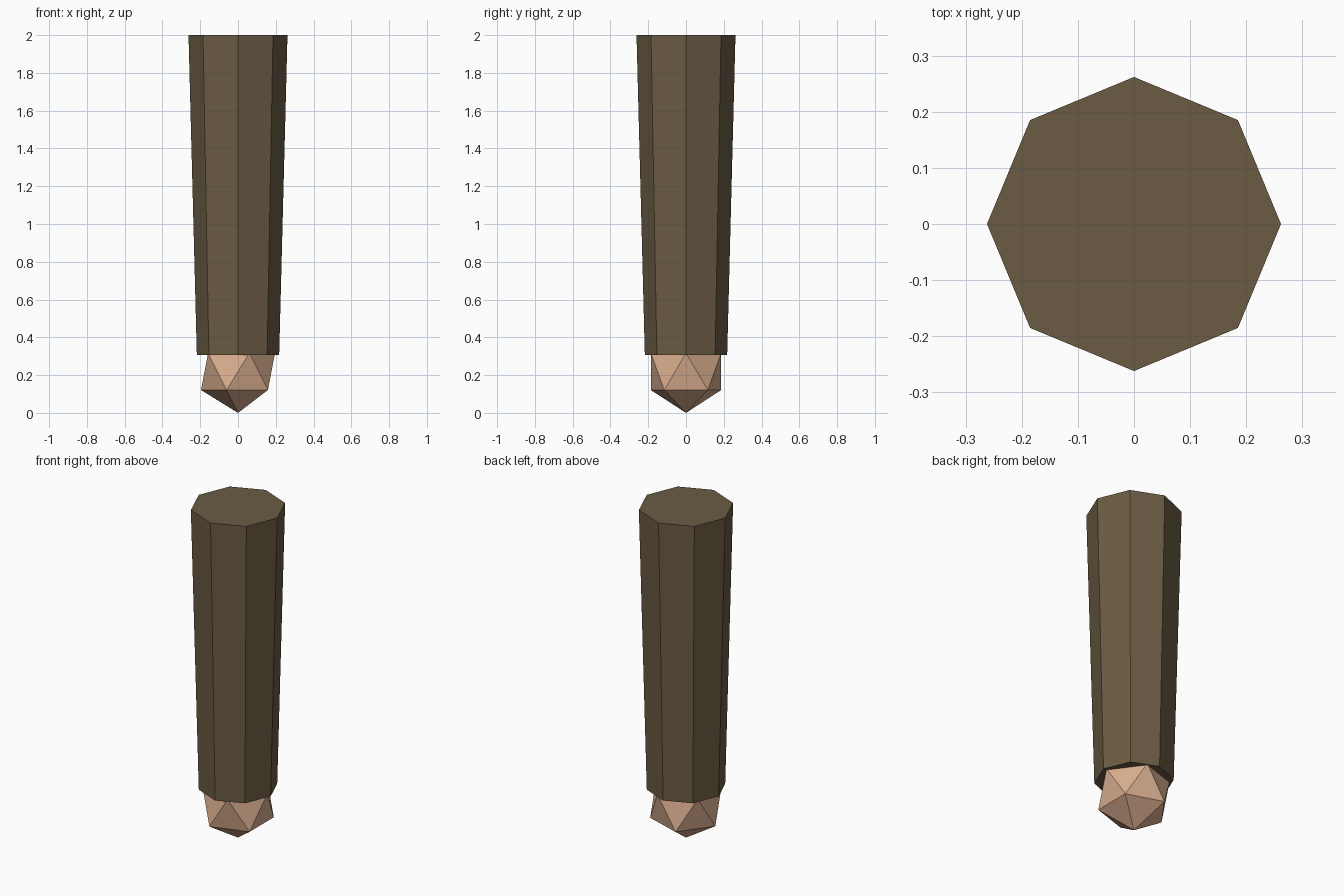
import bpy
from math import radians

cube = bpy.data.objects.get("Cube")
if cube:
    bpy.data.objects.remove(cube, do_unlink=True)


def make_material(name, color):
    mat = bpy.data.materials.new(name)
    mat.use_nodes = True
    mat.diffuse_color = color
    mat.node_tree.nodes["Principled BSDF"].inputs["Base Color"].default_value = color
    return mat


def finish(name, mat):
    obj = bpy.context.object
    obj.name = name
    obj.data.materials.append(mat)
    bpy.ops.object.shade_flat()
    return obj


olive_brown = make_material("olive brown cloth", (0.147, 0.107, 0.058, 1))
skin_tan = make_material("tan skin", (0.694, 0.423, 0.275, 1))

# Tapered eight-sided sleeve, wider at the top
cuff_z, top_z = 0.307, 2.0
bpy.ops.mesh.primitive_cone_add(
    vertices=8, radius1=0.218, radius2=0.262, depth=top_z - cuff_z,
    location=(0, 0, (cuff_z + top_z) / 2), end_fill_type='NGON')
finish("sleeve", olive_brown)

# Faceted hand, half hidden in the cuff
hand_radius = 0.219
bpy.ops.mesh.primitive_ico_sphere_add(
    subdivisions=1, radius=hand_radius, location=(0, 0, hand_radius))
finish("hand", skin_tan)
